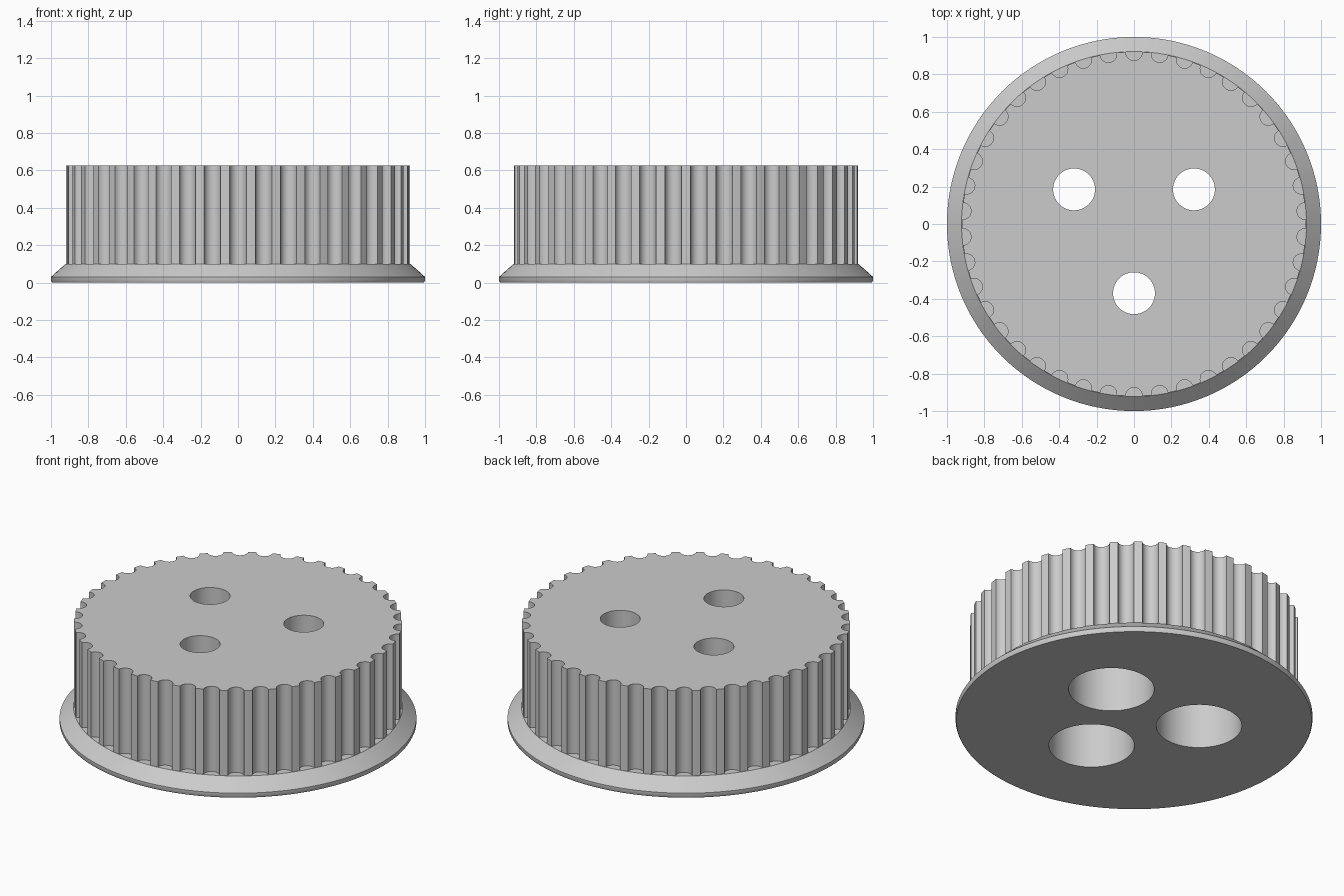
import bpy, bmesh
from math import sin, cos, pi, radians

if "Cube" in bpy.data.objects:
    bpy.data.objects.remove(bpy.data.objects["Cube"])

FLUTES = 42
R_BODY, R_FLUTE, TOP = 0.92, 0.045, 0.627
POCKET = 0.31


def new_object(name, bm):
    bmesh.ops.recalc_face_normals(bm, faces=bm.faces)
    mesh = bpy.data.meshes.new(name)
    bm.to_mesh(mesh)
    bm.free()
    obj = bpy.data.objects.new(name, mesh)
    bpy.context.collection.objects.link(obj)
    return obj


def lathe(name, profile, segments, cx=0.0, cy=0.0):
    """Solid of revolution with flat caps from (radius, z) points."""
    bm = bmesh.new()
    rings = [[bm.verts.new((cx + r * cos(2 * pi * i / segments),
                            cy + r * sin(2 * pi * i / segments), z))
              for i in range(segments)] for r, z in profile]
    for a, b in zip(rings, rings[1:]):
        for i in range(segments):
            j = (i + 1) % segments
            bm.faces.new((a[i], a[j], b[j], b[i]))
    bm.faces.new(rings[0])
    bm.faces.new(rings[-1])
    return new_object(name, bm)


def boolean(obj, other, operation):
    mod = obj.modifiers.new(operation.lower(), 'BOOLEAN')
    mod.object = other
    mod.operation = operation
    mod.solver = 'EXACT'
    bpy.context.view_layer.objects.active = obj
    bpy.ops.object.modifier_apply(modifier=mod.name)
    bpy.data.objects.remove(other)


# Fluted body: outline with round grooves, extruded upward
def fluted_body():
    bm = bmesh.new()
    outline = []
    step = 2 * pi / FLUTES
    half = R_FLUTE / R_BODY
    for k in range(FLUTES):
        mid = -pi / 2 + k * step
        # groove arc
        for i in range(11):
            t = pi * i / 10
            u, v = R_BODY * cos(half) - R_FLUTE * sin(t), -R_FLUTE * cos(t)
            outline.append((u * cos(mid) - v * sin(mid), u * sin(mid) + v * cos(mid)))
        # land between grooves
        for f in (1 / 3, 2 / 3):
            a = mid + half + f * (step - 2 * half)
            outline.append((R_BODY * cos(a), R_BODY * sin(a)))
    face = bm.faces.new([bm.verts.new((x, y, 0.05)) for x, y in outline])
    ext = bmesh.ops.extrude_face_region(bm, geom=[face])
    verts = [g for g in ext['geom'] if isinstance(g, bmesh.types.BMVert)]
    bmesh.ops.translate(bm, verts=verts, vec=(0, 0, TOP - 0.05))
    return new_object("body", bm)


# Flared base flange
knob = lathe("fluted_knob", [(0.995, 0), (1.0, 0.01), (1.0, 0.03), (0.922, 0.1)], 128)
boolean(knob, fluted_body(), 'UNION')

# Three through holes with wide pockets from below
for deg in (30, 150, 270):
    x, y = 0.37 * cos(radians(deg)), 0.37 * sin(radians(deg))
    cutter = lathe("hole_cutter",
                   [(0.24, -0.1), (0.24, POCKET), (0.112, POCKET), (0.112, 0.8)], 48, x, y)
    cutter.hide_render = True
    boolean(knob, cutter, 'DIFFERENCE')

bpy.ops.object.select_all(action='DESELECT')
knob.select_set(True)
bpy.context.view_layer.objects.active = knob
bpy.ops.object.shade_smooth_by_angle(angle=radians(30))
